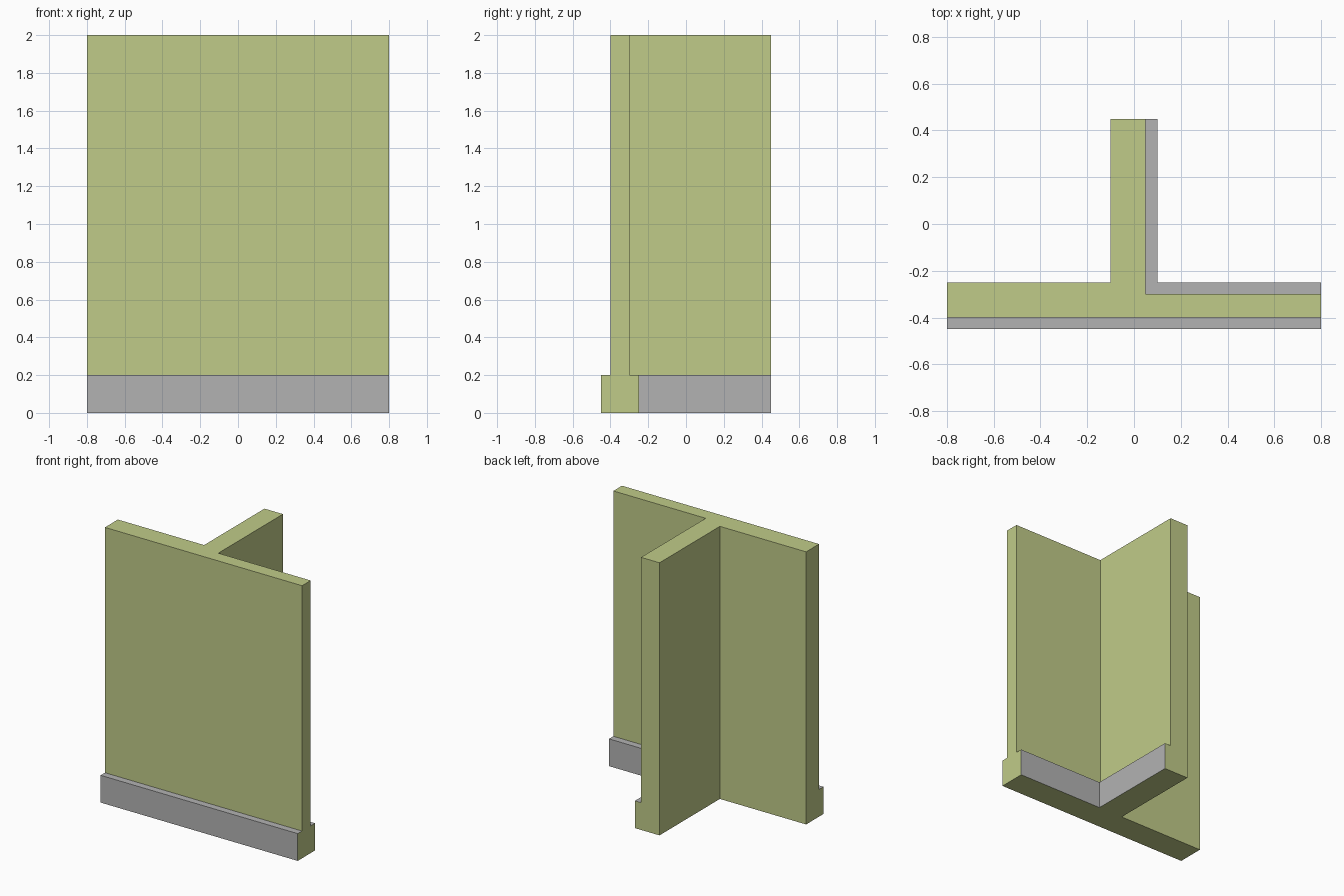
import bpy
import bmesh

if "Cube" in bpy.data.objects:
    bpy.data.objects.remove(bpy.data.objects["Cube"])

# T-shaped outlines: with skirting (low) and without it (high), matching corners
LOW = [(-.8, -.45), (.8, -.45), (.8, -.25), (.1, -.25),
       (.1, .45), (-.1, .45), (-.1, -.25), (-.8, -.25)]
HIGH = [(-.8, -.4), (.8, -.4), (.8, -.3), (.05, -.3),
        (.05, .45), (-.1, .45), (-.1, -.25), (-.8, -.25)]
SKIRTED = {0, 2, 3}          # outline edges that carry skirting
SKIRT_TOP, HEIGHT = 0.2, 2.0
PLASTER, SKIRTING = 0, 1     # material slots


def material(name, color):
    mat = bpy.data.materials.new(name)
    mat.diffuse_color = (*color, 1)
    mat.use_nodes = True
    mat.node_tree.nodes["Principled BSDF"].inputs["Base Color"].default_value = mat.diffuse_color
    return mat


bm = bmesh.new()


def ring(outline, z):
    return [bm.verts.new((x, y, z)) for x, y in outline]


def face(verts, slot):
    bm.faces.new(list(dict.fromkeys(verts))).material_index = slot


# Corner rings; corners without skirting share one vertex at the ledge
base = ring(LOW, 0)
ledge_out = ring(LOW, SKIRT_TOP)
ledge_in = [o if a == b else bm.verts.new((*b, SKIRT_TOP))
            for o, a, b in zip(ledge_out, LOW, HIGH)]
top = ring(HIGH, HEIGHT)
rings = [base, ledge_out, ledge_in, top]

# Sides: skirted edges get a board, ledge and wall; others are one flat end or wall
n = len(LOW)
for i in range(n):
    j = (i + 1) % n
    if i in SKIRTED:
        for k, slot in enumerate((SKIRTING, SKIRTING, PLASTER)):
            a, b = rings[k], rings[k + 1]
            face([a[i], a[j], b[j], b[i]], slot)
    else:
        face([r[j] for r in rings] + [r[i] for r in reversed(rings)], PLASTER)

# Bottom and top caps
face(base[::-1], PLASTER)
face(top, PLASTER)
bmesh.ops.recalc_face_normals(bm, faces=bm.faces)

mesh = bpy.data.meshes.new("wall_junction")
bm.to_mesh(mesh)
bm.free()
mesh.materials.append(material("plaster", (0.53, 0.60, 0.25)))
mesh.materials.append(material("skirting", (0.45, 0.45, 0.45)))
wall = bpy.data.objects.new("wall_junction", mesh)
bpy.context.collection.objects.link(wall)
